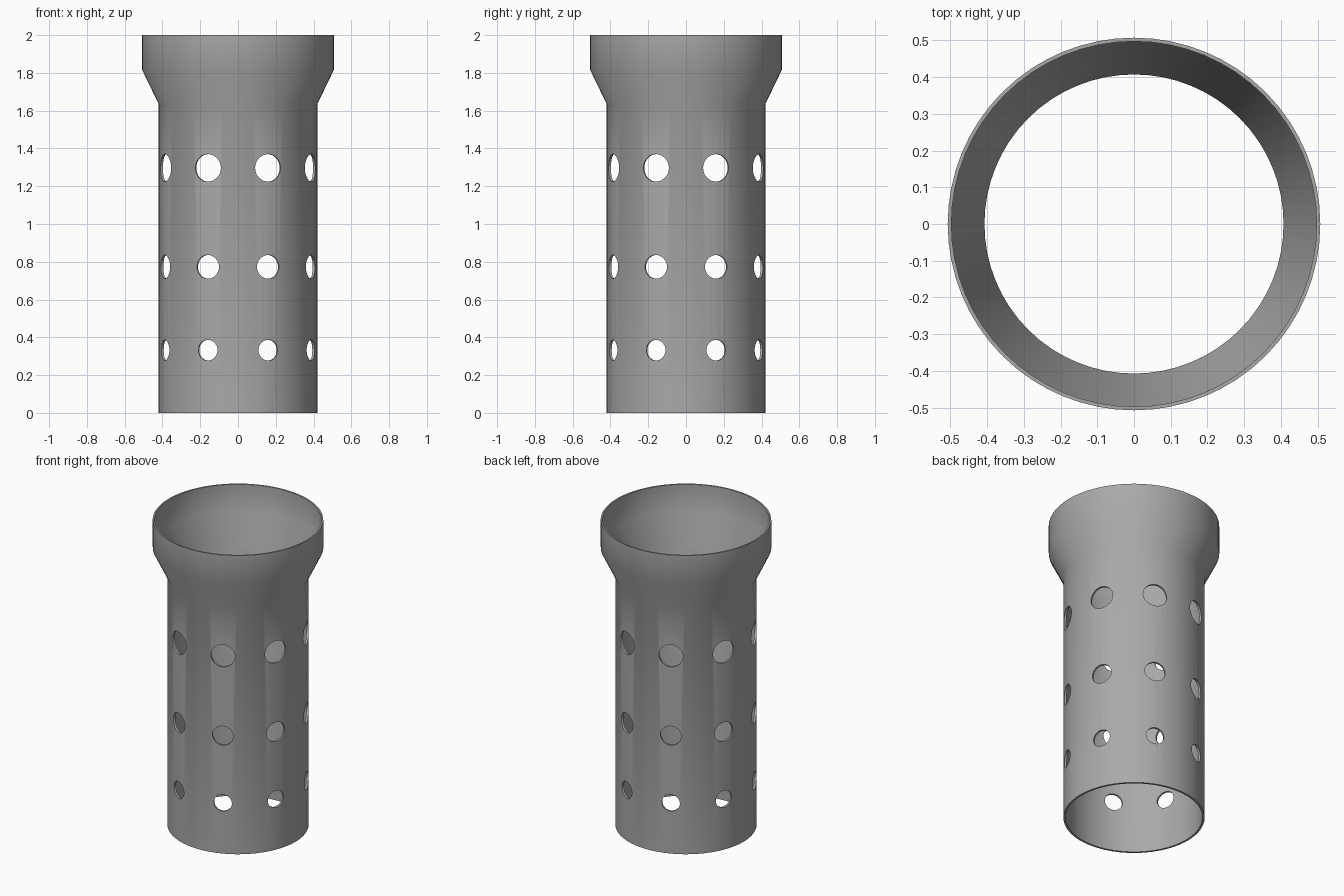
import bpy, bmesh, math
from mathutils import Matrix, Vector

cube = bpy.data.objects.get("Cube")
if cube:
    bpy.data.objects.remove(cube, do_unlink=True)

SEGMENTS = 64


def add_object(name, bm):
    mesh = bpy.data.meshes.new(name)
    bmesh.ops.recalc_face_normals(bm, faces=bm.faces)
    bm.to_mesh(mesh)
    bm.free()
    obj = bpy.data.objects.new(name, mesh)
    bpy.context.collection.objects.link(obj)
    return obj


# Plain grey metal
grey = bpy.data.materials.new("grey metal")
grey.use_nodes = True
colour = (0.4, 0.4, 0.4, 1)
grey.diffuse_color = colour
grey.node_tree.nodes["Principled BSDF"].inputs["Base Color"].default_value = colour

# Thin-walled tube with a flared collar: closed wall profile as (radius, height)
profile = [(0.42, 0), (0.42, 1.635), (0.507, 1.815), (0.507, 2),
           (0.497, 2), (0.497, 1.82), (0.407, 1.64), (0.407, 0)]
bm = bmesh.new()
rings = []
for i in range(SEGMENTS):
    a = math.tau * i / SEGMENTS
    rings.append([bm.verts.new((r * math.cos(a), r * math.sin(a), z)) for r, z in profile])
for i, ring in enumerate(rings):
    following = rings[(i + 1) % SEGMENTS]
    for j in range(len(profile)):
        k = (j + 1) % len(profile)
        bm.faces.new((ring[j], following[j], following[k], ring[k]))
tube = add_object("perforated_tube", bm)
tube.data.materials.append(grey)

# Three rows of eight radial holes: (height, radius)
bm = bmesh.new()
for z, radius in [(1.297, 0.073), (0.773, 0.063), (0.332, 0.055)]:
    for i in range(8):
        a = math.tau * (i + 0.5) / 8
        direction = Vector((math.cos(a), math.sin(a), 0))
        place = Matrix.Translation(direction * 0.41 + Vector((0, 0, z)))
        turn = direction.to_track_quat("Z", "Y").to_matrix().to_4x4()
        bmesh.ops.create_cone(bm, cap_ends=True, segments=32, radius1=radius,
                              radius2=radius, depth=0.2, matrix=place @ turn)
cutter = add_object("hole_cutter", bm)
cutter.data.materials.append(grey)
cutter.hide_render = True

# Cut the holes, then smooth the curved walls
bpy.ops.object.select_all(action="DESELECT")
tube.select_set(True)
bpy.context.view_layer.objects.active = tube
holes = tube.modifiers.new("holes", "BOOLEAN")
holes.operation = "DIFFERENCE"
holes.solver = "EXACT"
holes.object = cutter
bpy.ops.object.modifier_apply(modifier=holes.name)
bpy.data.objects.remove(cutter, do_unlink=True)
bpy.ops.object.shade_smooth_by_angle(angle=math.radians(35))
